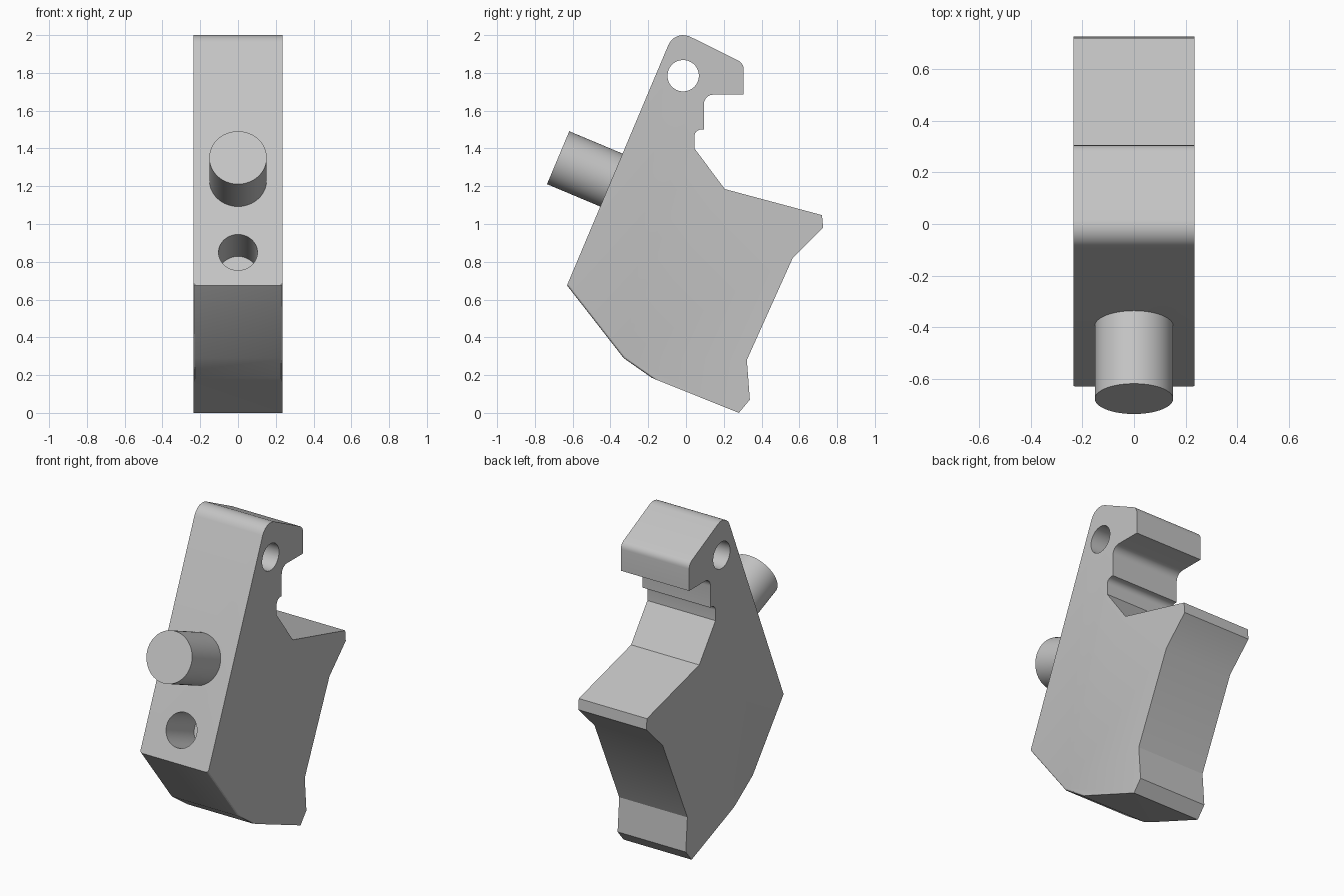
import bpy, bmesh, math
from mathutils import Vector

cube = bpy.data.objects.get("Cube")
if cube:
    bpy.data.objects.remove(cube, do_unlink=True)

HALF_WIDTH = 0.235

grey = bpy.data.materials.new("plain grey")
grey.use_nodes = True
colour = (0.55, 0.55, 0.55, 1)
grey.diffuse_color = colour
grey.node_tree.nodes["Principled BSDF"].inputs["Base Color"].default_value = colour


def arc(cy, cz, r, start, end, steps=6):
    """Points of a rounded corner in the side profile."""
    angles = [math.radians(start + (end - start) * i / steps) for i in range(steps + 1)]
    return [(cy + r * math.cos(a), cz + r * math.sin(a)) for a in angles]


def cylinder(name, start, end, radius):
    """Capped cylinder between two points."""
    start, end = Vector(start), Vector(end)
    axis = end - start
    bpy.ops.mesh.primitive_cylinder_add(
        vertices=64, radius=radius, depth=axis.length, location=(start + end) / 2,
        rotation=axis.to_track_quat("Z", "Y").to_euler())
    obj = bpy.context.object
    obj.name = name
    obj.data.materials.append(grey)
    return obj


def smooth(obj):
    bpy.ops.object.select_all(action="DESELECT")
    obj.select_set(True)
    bpy.context.view_layer.objects.active = obj
    bpy.ops.object.shade_smooth_by_angle(angle=math.radians(25))


# Side profile of the body, as (y, z)
lower_front = [(-0.18, 0.185), (-0.33, 0.29), (-0.63, 0.675)]
profile = (
    lower_front
    + arc(-0.015, 1.915, 0.085, 157, 65)             # rounded top
    + arc(0.255, 1.82, 0.05, 65, 0)                  # hook nose
    + [(0.305, 1.685)]
    + arc(0.145, 1.635, 0.05, 90, 180)               # upper notch
    + [(0.095, 1.5)]
    + arc(0.08, 1.465, 0.035, 90, 180)               # lower notch
    + [(0.045, 1.4), (0.205, 1.185), (0.72, 1.047), (0.726, 0.98),
       (0.565, 0.82), (0.322, 0.28), (0.338, 0.07), (0.28, 0.0)])

# Body: extruded profile
bm = bmesh.new()
face = bm.faces.new([bm.verts.new((-HALF_WIDTH, y, z)) for y, z in profile])
extruded = bmesh.ops.extrude_face_region(bm, geom=[face])["geom"]
moved = [v for v in extruded if isinstance(v, bmesh.types.BMVert)]
bmesh.ops.translate(bm, verts=moved, vec=(2 * HALF_WIDTH, 0, 0))
bmesh.ops.recalc_face_normals(bm, faces=bm.faces)


# Softened side edges of the lower front
def on_lower_front(v):
    return any(abs(v.co.y - y) + abs(v.co.z - z) < 1e-4 for y, z in lower_front)


edges = [e for e in bm.edges if all(on_lower_front(v) for v in e.verts)
         and abs(e.verts[0].co.x - e.verts[1].co.x) < 1e-4]
bmesh.ops.bevel(bm, geom=edges, offset=0.014, segments=3, profile=0.5, affect="EDGES")
mesh = bpy.data.meshes.new("body")
bm.to_mesh(mesh)
bm.free()
body = bpy.data.objects.new("body", mesh)
bpy.context.collection.objects.link(body)
mesh.materials.append(grey)

# Inward direction of the sloping front face
inward = Vector((0, 0.922, -0.387))

# Pivot hole through the sides and blind hole in the front
mouth = Vector((0, -0.557, 0.85))
cutters = [cylinder("pivot_hole_cutter", (-0.4, -0.015, 1.785), (0.4, -0.015, 1.785), 0.083),
           cylinder("front_hole_cutter", mouth - inward * 0.1, mouth + inward * 0.3, 0.103)]
for cutter in cutters:
    cutter.hide_render = True
    mod = body.modifiers.new(cutter.name, "BOOLEAN")
    mod.operation = "DIFFERENCE"
    mod.solver = "EXACT"
    mod.object = cutter
    bpy.context.view_layer.objects.active = body
    bpy.ops.object.modifier_apply(modifier=mod.name)
    bpy.data.objects.remove(cutter, do_unlink=True)
smooth(body)

# Front pin, square to the sloping face
tip = Vector((0, -0.677, 1.351))
smooth(cylinder("front_pin", tip, tip + inward * 0.36, 0.152))
